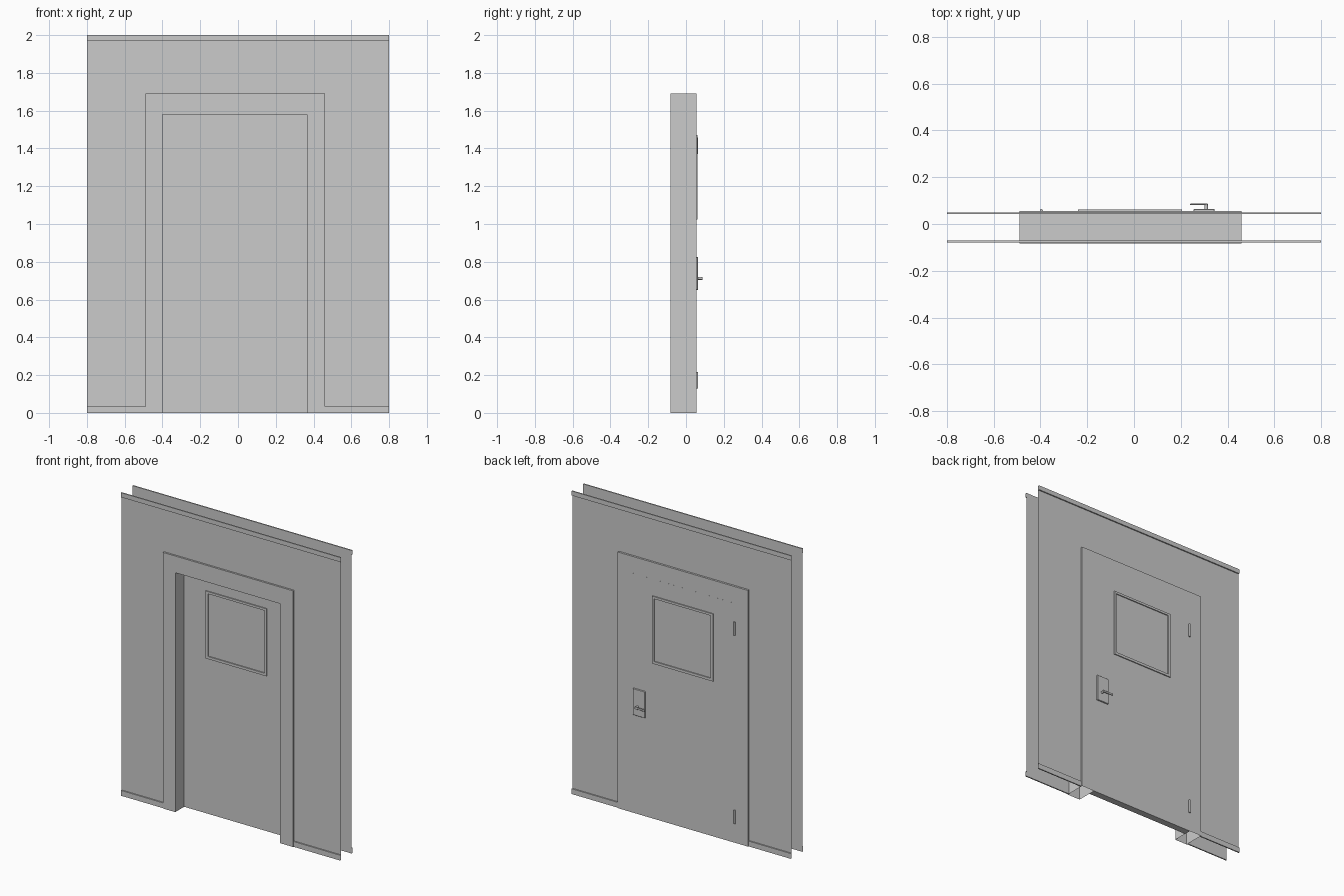
import bpy, bmesh, math

if "Cube" in bpy.data.objects:
    bpy.data.objects.remove(bpy.data.objects["Cube"])

W = 0.80                               # half wall width
OX0, OX1, OZ = -0.49, 0.46, 1.69       # frame outline
IX0, IX1, IZ = -0.40, 0.365, 1.58      # door opening
YF, YB = -0.083, 0.055                 # frame front / back


def new_object(name, bm, recalc=True):
    if recalc:
        bmesh.ops.recalc_face_normals(bm, faces=bm.faces)
    me = bpy.data.meshes.new(name)
    bm.to_mesh(me)
    bm.free()
    ob = bpy.data.objects.new(name, me)
    bpy.context.collection.objects.link(ob)
    return ob


def box(name, x0, x1, y0, y1, z0, z1, bevel=0):
    bm = bmesh.new()
    bmesh.ops.create_cube(bm, size=1)
    for v in bm.verts:
        v.co.x = x0 + (v.co.x + 0.5) * (x1 - x0)
        v.co.y = y0 + (v.co.y + 0.5) * (y1 - y0)
        v.co.z = z0 + (v.co.z + 0.5) * (z1 - z0)
    if bevel:
        bmesh.ops.bevel(bm, geom=bm.edges[:], offset=bevel, segments=1, affect='EDGES')
    return new_object(name, bm)


def cylinder(name, loc, r, length, axis):
    bm = bmesh.new()
    bmesh.ops.create_cone(bm, cap_ends=True, segments=16, radius1=r, radius2=r, depth=length)
    ob = new_object(name, bm)
    ob.location = loc
    ob.rotation_euler = {'X': (0, math.pi / 2, 0), 'Y': (math.pi / 2, 0, 0), 'Z': (0, 0, 0)}[axis]
    for p in ob.data.polygons:
        p.use_smooth = len(p.vertices) == 4
    return ob


def band(name, outer, inner, y0, y1, closed):
    """Strip between two xz outlines, extruded along y; open-ended if not closed."""
    bm = bmesh.new()
    loops = [[bm.verts.new((x, y, z)) for x, z in pts]
             for pts, y in ((outer, y0), (outer, y1), (inner, y1), (inner, y0))]
    n = len(outer)
    for i in range(n if closed else n - 1):
        j = (i + 1) % n
        for k in range(4):
            a, b = loops[k], loops[(k + 1) % 4]
            bm.faces.new((a[i], a[j], b[j], b[i]))
    return new_object(name, bm)


def arch(x0, x1, top):
    return [(x0, 0), (x0, top), (x1, top), (x1, 0)]


def rect(x0, x1, z0, z1):
    return [(x0, z0), (x0, z1), (x1, z1), (x1, z0)]


def wall_sheet(name, y):
    """Thin single-sided wall with the doorway left out."""
    bm = bmesh.new()
    outer = [bm.verts.new((x, y, z)) for x, z in arch(-W, W, 2.0)]
    inner = [bm.verts.new((x, y, z)) for x, z in arch(OX0, OX1, OZ)]
    side = 1 if y > 0 else -1
    for i in range(3):
        f = bm.faces.new((outer[i], outer[i + 1], inner[i + 1], inner[i]))
        f.normal_update()
        if f.normal.y * side < 0:
            f.normal_flip()
    return new_object(name, bm, recalc=False)


def trim(name, x0, x1, z0, z1, y_wall, y_face):
    """Moulding strip: open-ended channel against the wall."""
    bm = bmesh.new()
    prof = [(y_wall, z0), (y_face, z0), (y_face, z1), (y_wall, z1)]
    a = [bm.verts.new((x0, y, z)) for y, z in prof]
    b = [bm.verts.new((x1, y, z)) for y, z in prof]
    for i in range(3):
        f = bm.faces.new((a[i], b[i], b[i + 1], a[i + 1]))
        if y_face > y_wall:
            f.normal_flip()
    return new_object(name, bm, recalc=False)


# Two wall skins with top moulding and baseboards
for side, yw, yf in (("front", -0.071, -0.079), ("back", 0.042, 0.050)):
    wall_sheet(side + "_wall", yw)
    trim(side + "_top_moulding", -W, W, 1.97, 2.0, yw, yf)
    trim(side + "_baseboard_left", -W, OX0, 0, 0.035, yw, yf)
    trim(side + "_baseboard_right", OX1, W, 0, 0.035, yw, yf)

# Door frame and leaf
band("door_frame", arch(OX0, OX1, OZ), arch(IX0, IX1, IZ), YF, YB, False)
box("door_leaf", IX0, IX1, 0.010, YB + 0.0003, 0, IZ)

# Window surround on both faces of the door
for side, y0, y1 in (("front", 0.003, 0.011), ("back", 0.054, 0.062)):
    band(side + "_window_surround", rect(-0.24, 0.205, 1.025, 1.47),
         rect(-0.222, 0.19, 1.042, 1.455), y0, y1, True)

# Hinges
for name, z in (("lower_hinge", 0.172), ("upper_hinge", 1.415)):
    cylinder(name, (-0.396, 0.058, z), 0.006, 0.088, 'Z')

# Lock plate and lever handle
box("lock_plate", 0.255, 0.345, 0.054, 0.064, 0.65, 0.825, bevel=0.002)
cylinder("handle_post", (0.309, 0.074, 0.712), 0.0075, 0.025, 'Y')
box("handle_lever", 0.24, 0.316, 0.081, 0.087, 0.705, 0.719, bevel=0.0015)
